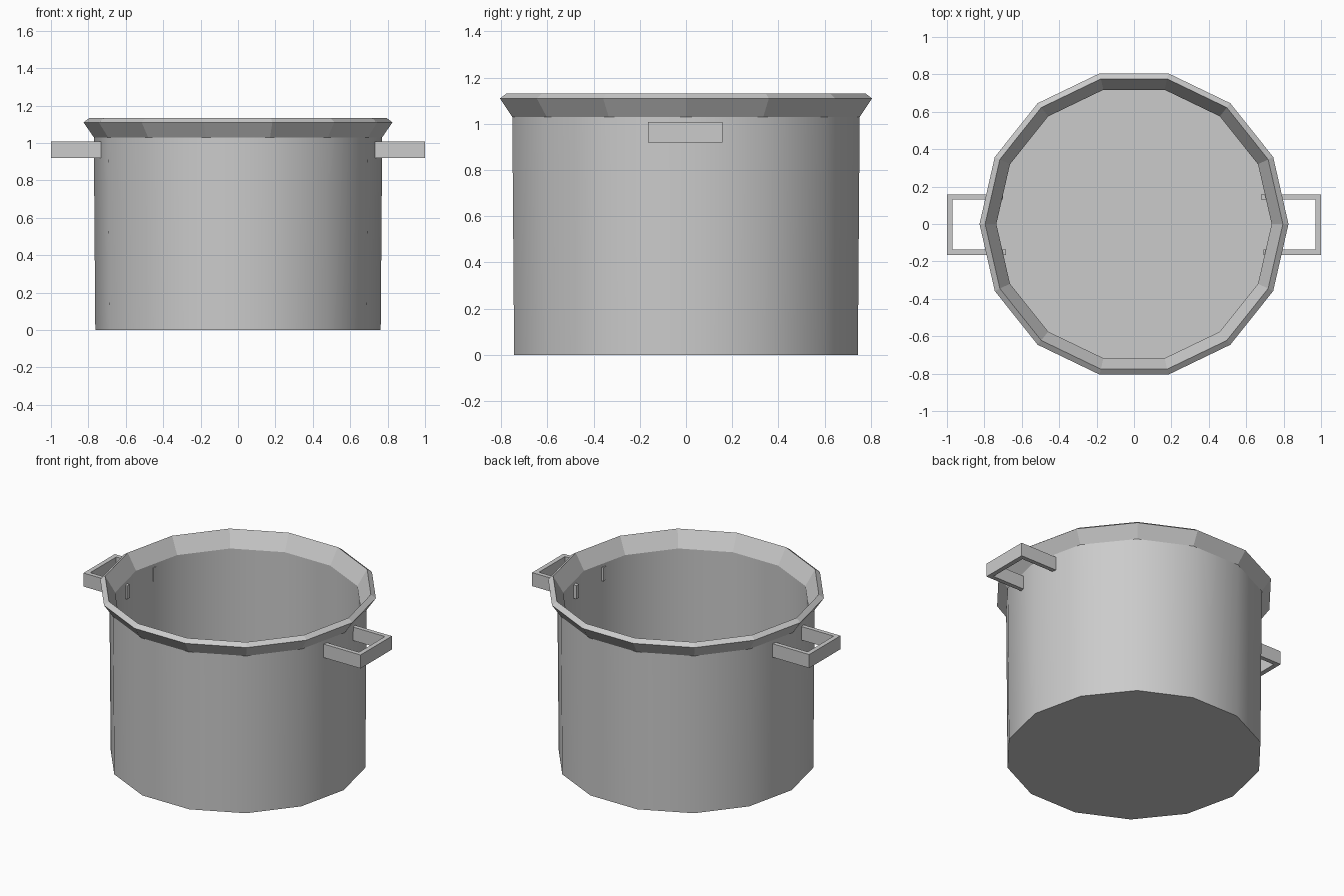
import bpy, bmesh, math

cube = bpy.data.objects.get("Cube")
if cube:
    bpy.data.objects.remove(cube, do_unlink=True)

SIDES = 14

metal = bpy.data.materials.new("grey_metal")
metal.use_nodes = True
colour = (0.6, 0.6, 0.6, 1)
metal.diffuse_color = colour
metal.node_tree.nodes["Principled BSDF"].inputs["Base Color"].default_value = colour


def finish(bm, name):
    bmesh.ops.recalc_face_normals(bm, faces=bm.faces)
    mesh = bpy.data.meshes.new(name)
    bm.to_mesh(mesh)
    bm.free()
    mesh.materials.append(metal)
    obj = bpy.data.objects.new(name, mesh)
    bpy.context.collection.objects.link(obj)
    return obj


def pot_body():
    # (radius, height, smooth band above) from outer base over the rim to the inner floor
    profile = [(0.763, 0, True), (0.771, 1.03, False), (0.826, 1.11, False),
               (0.796, 1.132, False), (0.736, 1.03, True), (0.736, 0.03, False)]
    bm = bmesh.new()
    rings = []
    for radius, z, _ in profile:
        angles = [math.tau * i / SIDES for i in range(SIDES)]
        rings.append([bm.verts.new((radius * math.cos(a), radius * math.sin(a), z))
                      for a in angles])
    for (low, high), (_, _, smooth) in zip(zip(rings, rings[1:]), profile):
        for i in range(SIDES):
            j = (i + 1) % SIDES
            face = bm.faces.new((low[i], low[j], high[j], high[i]))
            face.smooth = smooth
    # Underside and inner floor
    bm.faces.new(rings[0])
    bm.faces.new(rings[-1])
    return finish(bm, "pot_body")


def handle(name, side, back_end, front_end):
    # Square U bracket whose ends reach just through the wall
    outline = [(front_end, -0.165), (1, -0.165), (1, 0.158), (back_end, 0.158),
               (back_end, 0.13), (0.97, 0.13), (0.97, -0.137), (front_end, -0.137)]
    bm = bmesh.new()
    low = [bm.verts.new((side * x, y, 0.92)) for x, y in outline]
    high = [bm.verts.new((side * x, y, 1.008)) for x, y in outline]
    n = len(outline)
    for i in range(n):
        j = (i + 1) % n
        bm.faces.new((low[i], low[j], high[j], high[i]))
    # Top and bottom as one quad per bar
    for ring in (low, high):
        for a, b, c, d in ((0, 1, 6, 7), (1, 2, 5, 6), (2, 3, 4, 5)):
            bm.faces.new((ring[a], ring[b], ring[c], ring[d]))
    return finish(bm, name)


pot_body()
handle("left_handle", 1, 0.68, 0.693)
handle("right_handle", -1, 0.7, 0.685)
